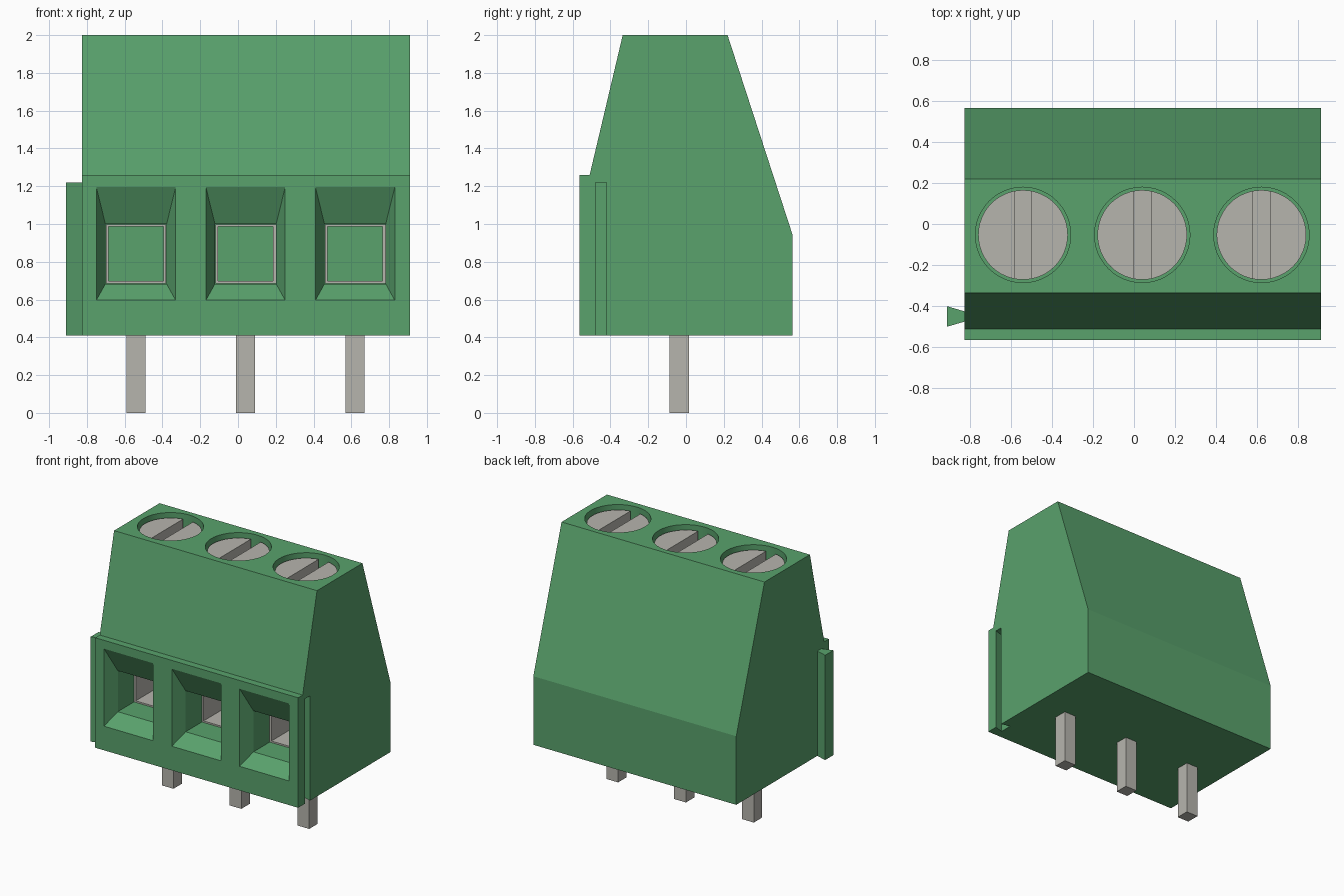
import bpy, bmesh, math
from mathutils import Matrix, Vector

if "Cube" in bpy.data.objects:
    bpy.data.objects.remove(bpy.data.objects["Cube"])

XS = (-0.54, 0.04, 0.62)      # centres of the three poles


def material(name, rgb):
    m = bpy.data.materials.new(name)
    m.diffuse_color = (*rgb, 1)
    m.use_nodes = True
    m.node_tree.nodes["Principled BSDF"].inputs["Base Color"].default_value = m.diffuse_color
    return m


GREEN = material("green_plastic", (0.10, 0.36, 0.15))
METAL = material("metal", (0.47, 0.46, 0.42))


def loft(bm, rings):
    """Closed solid skinned through rings of equal point count."""
    vs = [[bm.verts.new(p) for p in r] for r in rings]
    n = len(vs[0])
    for a, b in zip(vs, vs[1:]):
        for i in range(n):
            j = (i + 1) % n
            bm.faces.new((a[i], a[j], b[j], b[i]))
    bm.faces.new(vs[0][::-1])
    bm.faces.new(vs[-1])


def box(bm, x0, x1, y0, y1, z0, z1):
    loft(bm, [[(x0, y0, z), (x1, y0, z), (x1, y1, z), (x0, y1, z)] for z in (z0, z1)])


def cylinder(bm, x, y, r, z0, z1):
    bmesh.ops.create_cone(bm, cap_ends=True, segments=48, radius1=r, radius2=r,
                          depth=z1 - z0, matrix=Matrix.Translation((x, y, (z0 + z1) / 2)))


def finish(bm, name, mat=None):
    bmesh.ops.recalc_face_normals(bm, faces=bm.faces)
    me = bpy.data.meshes.new(name)
    bm.to_mesh(me)
    bm.free()
    ob = bpy.data.objects.new(name, me)
    bpy.context.collection.objects.link(ob)
    if mat:
        me.materials.append(mat)
    return ob


def activate(ob):
    bpy.ops.object.select_all(action='DESELECT')
    ob.select_set(True)
    bpy.context.view_layer.objects.active = ob


def cut(ob, cutter):
    cutter.hide_render = True
    mod = ob.modifiers.new("cut", 'BOOLEAN')
    mod.operation = 'DIFFERENCE'
    mod.solver = 'EXACT'
    mod.object = cutter
    activate(ob)
    bpy.ops.object.modifier_apply(modifier=mod.name)
    bpy.data.objects.remove(cutter)
    bpy.ops.object.shade_smooth_by_angle(angle=math.radians(12))


# Housing: side profile extruded along x
profile = [(-0.565, 0.41), (0.565, 0.41), (0.565, 0.94), (0.22, 2),
           (-0.335, 2), (-0.51, 1.26), (-0.565, 1.26)]
bm = bmesh.new()
loft(bm, [[(x, y, z) for y, z in profile] for x in (-0.825, 0.91)])
housing = finish(bm, "housing", GREEN)

# Cutters: wire funnels, screw wells and the dovetail groove
bm = bmesh.new()
for x in XS:
    rings = []
    for y, h, z0, z1 in ((-0.665, 0.258, 0.51, 1.39), (-0.465, 0.162, 0.683, 1.0),
                         (0.2, 0.162, 0.683, 1.0)):
        rings.append([(x - h, y, z0), (x + h, y, z0), (x + h, y, z1), (x - h, y, z1)])
    loft(bm, rings)
    cylinder(bm, x, -0.053, 0.232, 1.7, 2.1)
loft(bm, [[(0.93, -0.475, z), (0.84, -0.498, z), (0.84, -0.402, z), (0.93, -0.425, z)]
          for z in (0.3, 1.22)])
cut(housing, finish(bm, "housing_cutter"))

# Dovetail rail on the left side
bm = bmesh.new()
loft(bm, [[(-0.91, -0.5, z), (-0.825, -0.475, z), (-0.825, -0.425, z), (-0.91, -0.4, z)]
          for z in (0.41, 1.22)])
finish(bm, "dovetail_rail", GREEN)

# Slotted screws
for i, x in enumerate(XS, 1):
    bm = bmesh.new()
    cylinder(bm, x, -0.053, 0.218, 1.69, 1.965)
    screw = finish(bm, f"screw_{i}", METAL)
    bm = bmesh.new()
    box(bm, x - 0.042, x + 0.042, -0.4, 0.3, 1.87, 2.1)
    cut(screw, finish(bm, "slot_cutter"))

# Clamp sleeves inside the wire openings
for i, x in enumerate(XS, 1):
    bm = bmesh.new()
    box(bm, x - 0.16, x + 0.16, -0.27, 0.195, 0.685, 0.998)
    sleeve = finish(bm, f"clamp_sleeve_{i}", METAL)
    bm = bmesh.new()
    box(bm, x - 0.145, x + 0.145, -0.4, 0.4, 0.697, 0.986)
    cut(sleeve, finish(bm, "sleeve_cutter"))

# Solder pins
for i, x in enumerate(XS, 1):
    bm = bmesh.new()
    box(bm, x - 0.05, x + 0.05, -0.088, 0.015, 0, 0.45)
    finish(bm, f"pin_{i}", METAL)
